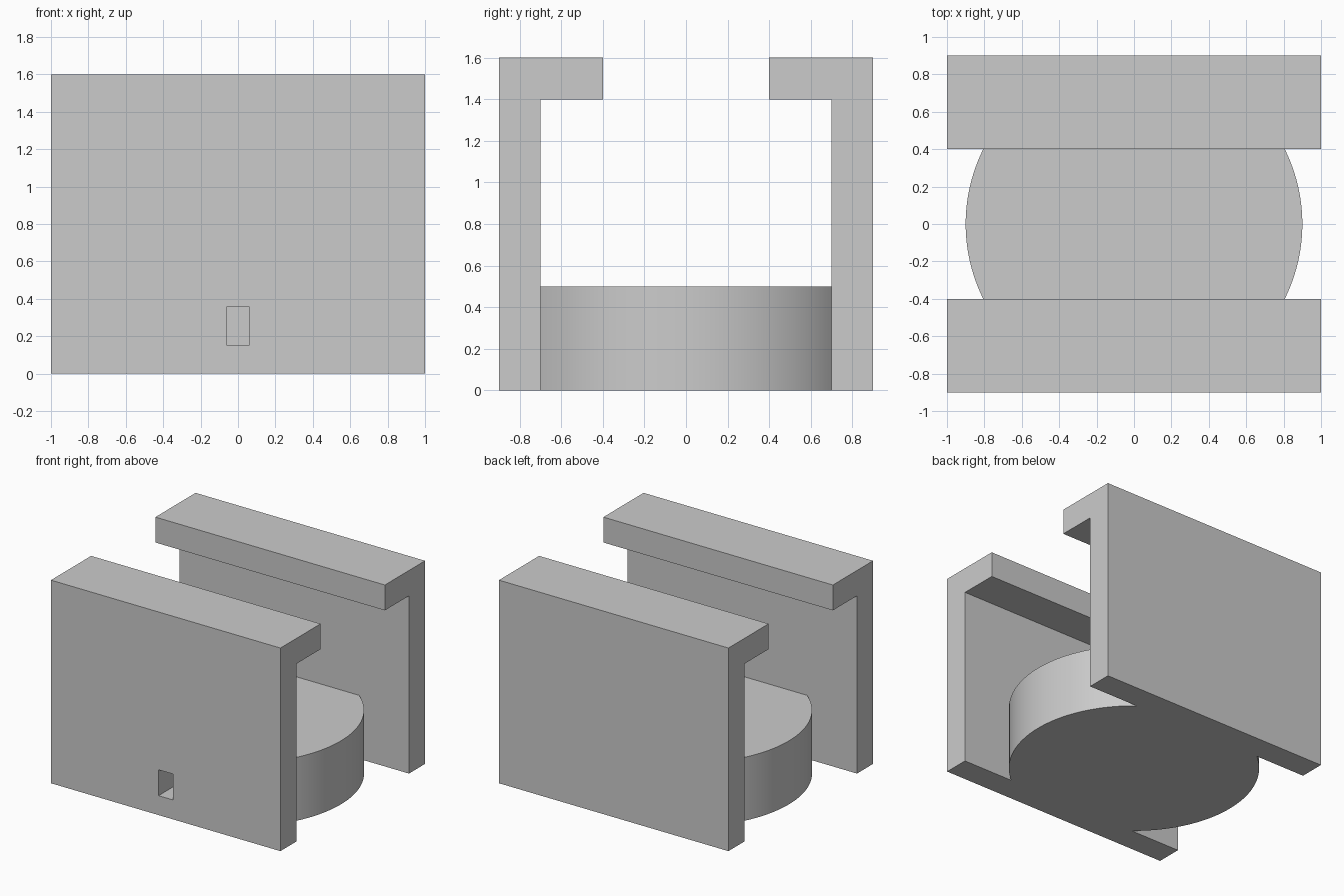
import bpy, bmesh
from math import asin, sin, cos, pi

cube = bpy.data.objects.get("Cube")
if cube:
    bpy.data.objects.remove(cube, do_unlink=True)

grey = bpy.data.materials.new("light grey")
grey.use_nodes = True
colour = (0.6, 0.6, 0.6, 1)
grey.diffuse_color = colour
grey.node_tree.nodes["Principled BSDF"].inputs["Base Color"].default_value = colour


def prism(name, outline, direction):
    """Extrude a closed outline of 3D points along a direction."""
    bm = bmesh.new()
    face = bm.faces.new([bm.verts.new(p) for p in outline])
    out = bmesh.ops.extrude_face_region(bm, geom=[face])
    moved = [v for v in out["geom"] if isinstance(v, bmesh.types.BMVert)]
    bmesh.ops.translate(bm, verts=moved, vec=direction)
    bmesh.ops.recalc_face_normals(bm, faces=bm.faces)
    mesh = bpy.data.meshes.new(name)
    bm.to_mesh(mesh)
    bm.free()
    mesh.materials.append(grey)
    obj = bpy.data.objects.new(name, mesh)
    bpy.context.collection.objects.link(obj)
    return obj


def combine(target, tool, operation):
    """Apply a boolean and remove the tool."""
    mod = target.modifiers.new(operation, 'BOOLEAN')
    mod.object, mod.operation, mod.solver = tool, operation, 'EXACT'
    bpy.context.view_layer.objects.active = target
    bpy.ops.object.modifier_apply(modifier=mod.name)
    bpy.data.objects.remove(tool, do_unlink=True)


# Round base, its front and back trimmed inside the walls
radius, trim, steps = 0.9, 0.75, 64
half = asin(trim / radius)
angles = [-half + 2 * half * i / steps for i in range(steps + 1)]
angles += [a + pi for a in angles]
body = prism("holder_body",
             [(radius * cos(a), radius * sin(a), 0) for a in angles], (0, 0, 0.5))

# Front and back walls with inward top lips
profile = [(0.9, 0), (0.9, 1.6), (0.4, 1.6), (0.4, 1.4), (0.7, 1.4), (0.7, 0)]
for side, name in ((-1, "front_wall"), (1, "back_wall")):
    wall = prism(name, [(-1, side * y, z) for y, z in profile], (2, 0, 0))
    combine(body, wall, 'UNION')

# Small rectangular slot in the front wall
slot = prism("slot_cutter", [(-0.062, -1, 0.153), (0.062, -1, 0.153),
                             (0.062, -1, 0.357), (-0.062, -1, 0.357)], (0, 0.3, 0))
combine(body, slot, 'DIFFERENCE')

# Smooth the round sides, keep the corners sharp
bpy.ops.object.select_all(action='DESELECT')
body.select_set(True)
bpy.context.view_layer.objects.active = body
bpy.ops.object.shade_smooth_by_angle(angle=pi / 6)
